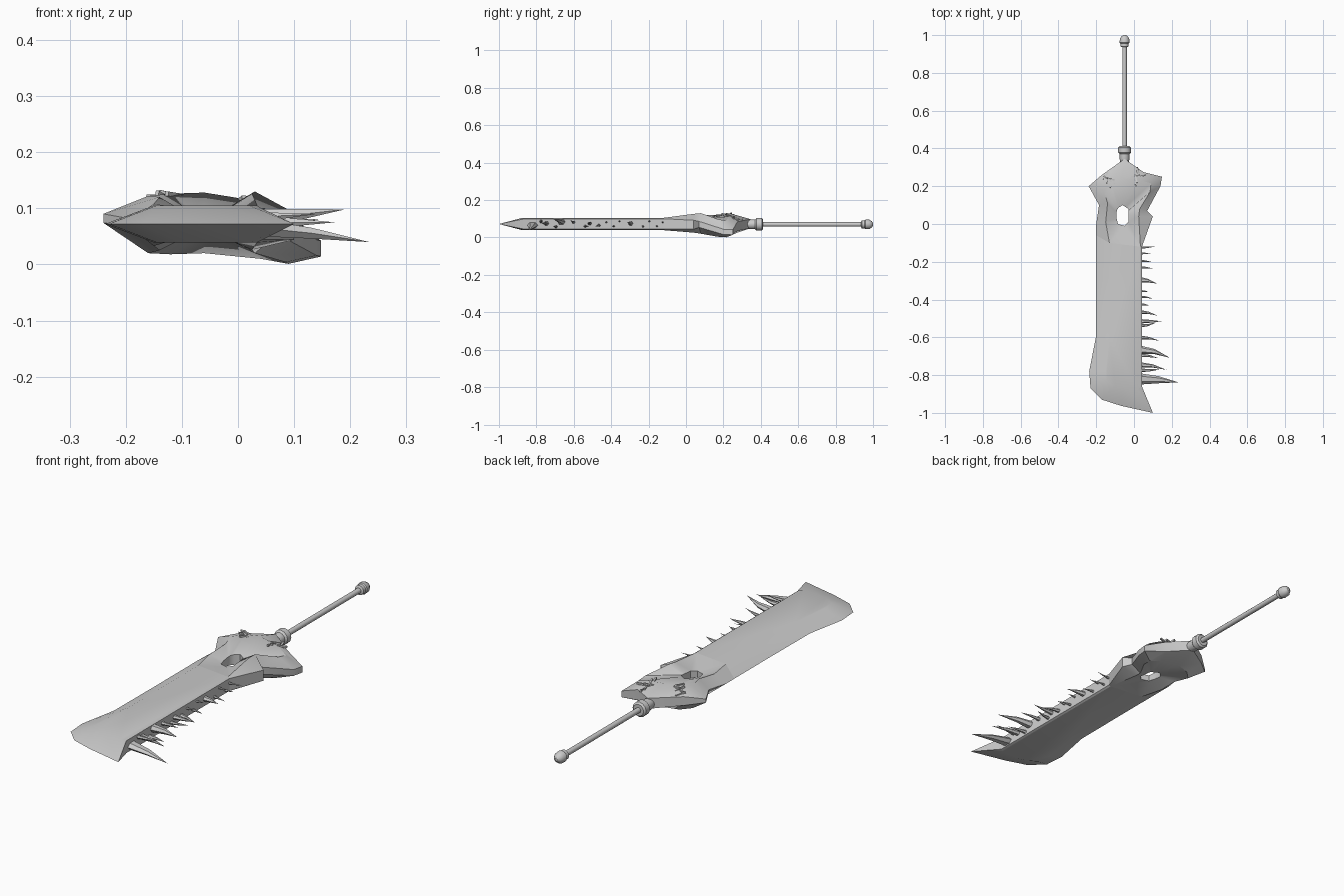
import bpy, bmesh, math, random
from mathutils import Vector, Matrix
from mathutils.bvhtree import BVHTree

if "Cube" in bpy.data.objects:
    bpy.data.objects.remove(bpy.data.objects["Cube"])

random.seed(4)
ZC = 0.072
steel = bpy.data.materials.new("grey_steel")
steel.diffuse_color = (0.6, 0.6, 0.6, 1)
steel.use_nodes = True
steel.node_tree.nodes["Principled BSDF"].inputs["Base Color"].default_value = steel.diffuse_color


def finish(name, bm, angle=35):
    bmesh.ops.remove_doubles(bm, verts=bm.verts[:], dist=1e-5)
    bmesh.ops.dissolve_degenerate(bm, edges=bm.edges[:], dist=1e-5)
    bmesh.ops.recalc_face_normals(bm, faces=bm.faces[:])
    me = bpy.data.meshes.new(name)
    bm.to_mesh(me)
    bm.free()
    me.materials.append(steel)
    ob = bpy.data.objects.new(name, me)
    bpy.context.collection.objects.link(ob)
    bpy.ops.object.select_all(action='DESELECT')
    ob.select_set(True)
    bpy.context.view_layer.objects.active = ob
    bpy.ops.object.shade_smooth_by_angle(angle=math.radians(angle))
    return ob


def bridge(bm, loops, closed=False, caps=False):
    """Join successive closed loops of points with quads."""
    rings = [[bm.verts.new(p) for p in lp] for lp in loops]
    pairs = list(zip(rings, rings[1:])) + ([(rings[-1], rings[0])] if closed else [])
    for a, b in pairs:
        for i in range(len(a)):
            j = (i + 1) % len(a)
            bm.faces.new((a[i], a[j], b[j], b[i]))
    if caps:
        bm.faces.new(rings[0])
        bm.faces.new(rings[-1])


# Blade: bevelled outline around a flat plateau, blunt on the spine side
# edge x, edge y, half height of edge, plateau x, plateau y
blade_pts = [
    (-.20, -.06, 0, -.13, -.10), (-.20, -.30, 0, -.13, -.30),
    (-.202, -.60, 0, -.13, -.60), (-.237, -.78, 0, -.15, -.78),
    (-.23, -.87, 0, -.145, -.835), (-.17, -.93, 0, -.10, -.86),
    (-.07, -.962, 0, -.05, -.87), (.10, -1.0, 0, .02, -.875),
    (.042, -.86, .028, .034, -.86), (.042, -.12, .028, .034, -.12)]
bm = bmesh.new()
bridge(bm, [[(p[3], p[4], ZC + .033) for p in blade_pts],
            [(p[0], p[1], ZC + p[2]) for p in blade_pts],
            [(p[0], p[1], ZC - p[2]) for p in blade_pts],
            [(p[3], p[4], ZC - .033) for p in blade_pts]], caps=True)
finish("blade", bm, 30)

# Guard: winged, twisted ring around a hexagonal hole
# outer x, y, z, half height | ridge x, y, top, bottom | hole x, y, half height
guard_pts = [
    (-.20, -.06, .072, 0, -.13, -.10, .105, .039, -.085, .0, .014),
    (-.20, .0, .072, 0, -.15, .01, .108, .033, -.092, .03, .016),
    (-.185, .10, .076, .004, -.14, .11, .120, .025, -.092, .06, .020),
    (-.24, .20, .082, .008, -.16, .18, .122, .020, -.09, .075, .022),
    (-.17, .26, .085, .020, -.12, .22, .126, .018, -.08, .088, .024),
    (-.05, .345, .074, .024, -.06, .24, .128, .020, -.06, .10, .026),
    (.05, .275, .060, .024, .04, .23, .112, .010, -.045, .09, .026),
    (.148, .25, .028, .014, .09, .215, .090, .001, -.03, .08, .024),
    (.14, .20, .030, .014, .085, .17, .098, .004, -.03, .07, .022),
    (.07, .07, .070, .016, .03, .08, .130, .020, -.03, .05, .020),
    (.10, .04, .068, .024, .025, .04, .126, .026, -.03, .01, .016),
    (.042, -.12, .072, .028, .034, -.12, .105, .039, -.05, -.01, .014)]
bm = bmesh.new()
bridge(bm, [[(p[8], p[9], ZC + p[10]) for p in guard_pts],
            [(p[4], p[5], p[6]) for p in guard_pts],
            [(p[0], p[1], p[2] + p[3]) for p in guard_pts],
            [(p[0], p[1], p[2] - p[3]) for p in guard_pts],
            [(p[4], p[5], p[7]) for p in guard_pts],
            [(p[8], p[9], ZC - p[10]) for p in guard_pts]], closed=True)
guard_tree = BVHTree.FromBMesh(bm)
finish("guard", bm, 32)


# Turned parts along the grip axis
def lathe(name, profile, sides=12):
    bm = bmesh.new()
    loops = [[(-.05 + r * math.cos(2 * math.pi * k / sides), y,
               ZC - .002 + r * math.sin(2 * math.pi * k / sides)) for k in range(sides)]
             for y, r in profile]
    bridge(bm, loops, caps=True)
    finish(name, bm)


lathe("grip", [(.38, .012), (.96, .012)])
lathe("collar", [(.325, .022), (.345, .026), (.37, .026), (.378, .034), (.405, .034), (.412, .026), (.412, .012)])
lathe("pommel", [(.936, .014), (.94, .022), (.955, .022), (.96, .026), (.98, .025), (.993, .017), (1.0, .007)])

# Teeth along the spine: base y, tip x, tip y, half width, base z, tip z
teeth = [
    (-.125, .11, -.12, .006, .08, .085), (-.155, .09, -.158, .006, .06, .065),
    (-.195, .09, -.20, .006, .085, .09), (-.23, .10, -.235, .007, .06, .055),
    (-.295, .12, -.315, .015, .075, .08), (-.355, .08, -.358, .006, .085, .09),
    (-.385, .10, -.395, .007, .06, .06), (-.425, .08, -.43, .007, .08, .085),
    (-.465, .125, -.485, .010, .065, .06), (-.515, .145, -.515, .012, .075, .08),
    (-.54, .12, -.52, .009, .06, .06), (-.60, .135, -.618, .010, .08, .09),
    (-.665, .19, -.708, .022, .083, .098), (-.695, .13, -.71, .010, .058, .06),
    (-.745, .172, -.772, .014, .075, .075), (-.775, .14, -.77, .010, .085, .09),
    (-.82, .233, -.838, .030, .066, .040)]
bm = bmesh.new()
for by, tx, ty, w, bz, tz in teeth:
    start, tip = Vector((.03, by, bz)), Vector((tx, ty, tz))
    mid = start.lerp(tip, .5) + Vector((0, (by - ty) * .25, (bz - tz) * .1))
    h = min(w, .02) * .9
    loops = []
    for c, s in ((start, 1), (mid, .62), (tip, .01)):
        loops.append([c + Vector((0, w * s * math.cos(k * math.pi / 3),
                                  h * s * math.sin(k * math.pi / 3))) for k in range(6)])
    bridge(bm, loops, caps=True)
finish("spine_teeth", bm, 40)


# Stitches: thin staples laid on the guard surface
def staple(bm, x, y, angle, length, lift=.004, tilt=0):
    hit, normal, _, _ = guard_tree.ray_cast(Vector((x, y, 1)), Vector((0, 0, -1)))
    if hit is None:
        return
    if normal.z < 0:
        normal = -normal
    m = (Matrix.Translation(hit + normal * lift)
         @ Vector((0, 0, 1)).rotation_difference(normal).to_matrix().to_4x4()
         @ Matrix.Rotation(math.radians(angle), 4, 'Z')
         @ Matrix.Rotation(math.radians(tilt), 4, 'Y')
         @ Matrix.Diagonal((length, .007, .008, 1)))
    bmesh.ops.create_cube(bm, size=1, matrix=m)


bm = bmesh.new()
for i in range(3):  # left patch: crossing bars on a seam
    staple(bm, -.15 + .018 * i, .255 - .022 * i, 35, .045, .008, random.uniform(-25, 25))
staple(bm, -.13, .232, -55, .075, .005)
staple(bm, -.112, .235, -75, .06, .010, 12)
for i in range(4):  # right patch: ladder of short bars
    staple(bm, .005 + .006 * i, .22 + .02 * i, -15, .045, .006, random.uniform(-15, 15))
staple(bm, -.004, .25, 75, .075)
staple(bm, .028, .25, 75, .075)
finish("stitches", bm)
